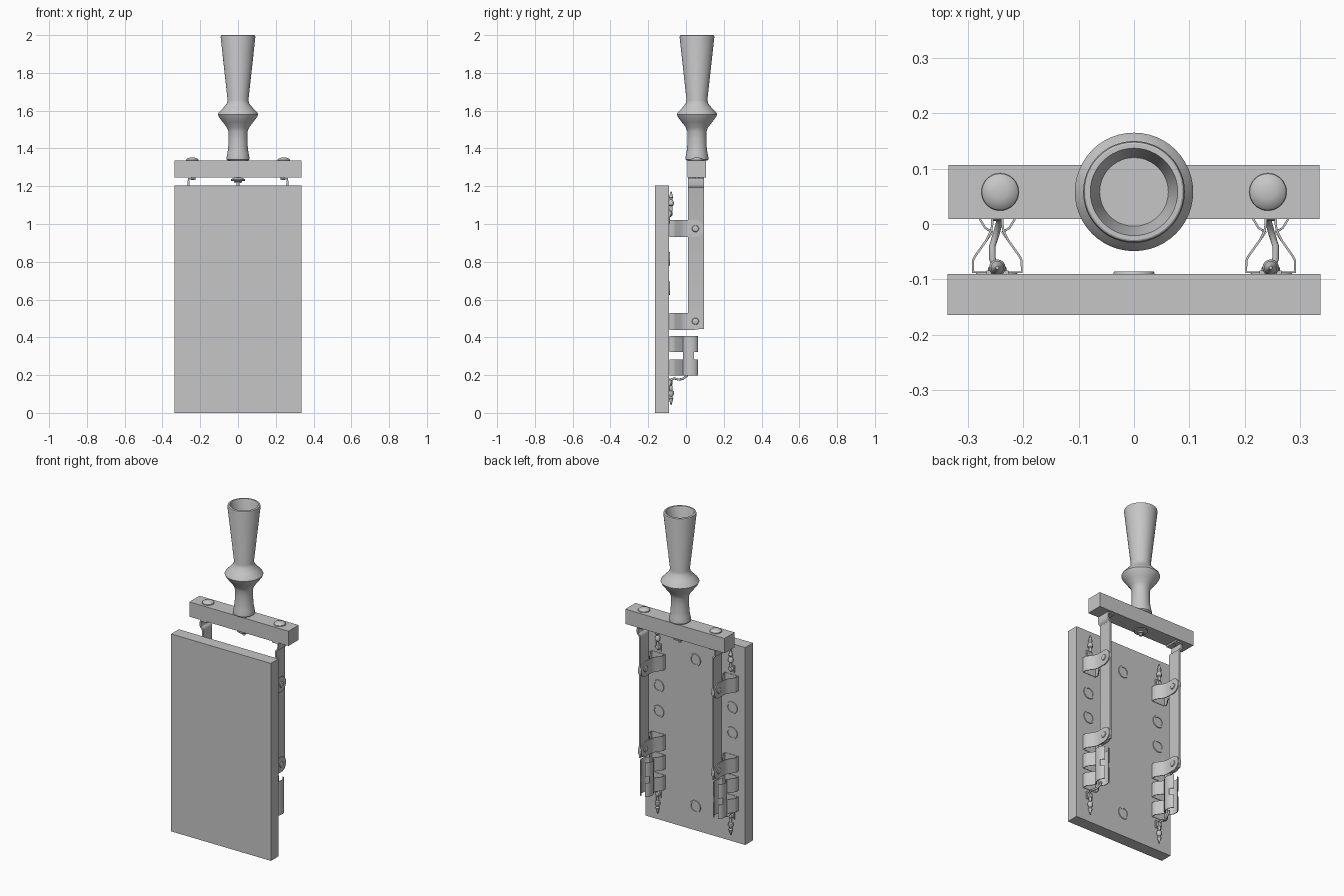
import bpy, bmesh, math
from mathutils import Matrix, Vector

if "Cube" in bpy.data.objects:
    bpy.data.objects.remove(bpy.data.objects["Cube"])

grey = bpy.data.materials.new("plain_grey")
grey.diffuse_color = (0.565, 0.565, 0.565, 1)
grey.use_nodes = True
grey.node_tree.nodes["Principled BSDF"].inputs["Base Color"].default_value = grey.diffuse_color


def finish(name, bm, smooth=True, thick=0):
    bmesh.ops.recalc_face_normals(bm, faces=bm.faces)
    me = bpy.data.meshes.new(name)
    bm.to_mesh(me)
    bm.free()
    me.materials.append(grey)
    ob = bpy.data.objects.new(name, me)
    bpy.context.collection.objects.link(ob)
    bpy.ops.object.select_all(action='DESELECT')
    ob.select_set(True)
    bpy.context.view_layer.objects.active = ob
    if thick:
        m = ob.modifiers.new("thickness", 'SOLIDIFY')
        m.thickness, m.offset = thick, 0
        bpy.ops.object.modifier_apply(modifier=m.name)
    if smooth:
        bpy.ops.object.shade_smooth_by_angle(angle=math.radians(32))
    return ob


def box(name, lo, hi):
    bm = bmesh.new()
    lo, hi = Vector(lo), Vector(hi)
    bmesh.ops.create_cube(bm, size=1, matrix=Matrix.Translation((lo + hi) / 2)
                          @ Matrix.Diagonal((*(hi - lo), 1)))
    return finish(name, bm, False)


def lathe(name, profile, loc, axis=(0, 0, 1), n=32):
    """Spin (radius, height) points around an axis through loc."""
    bm = bmesh.new()
    vs = [bm.verts.new((r, 0, h)) for r, h in profile]
    es = [bm.edges.new(p) for p in zip(vs, vs[1:])]
    bmesh.ops.spin(bm, geom=vs + es, cent=(0, 0, 0), axis=(0, 0, 1),
                   angle=math.tau, steps=n)
    bmesh.ops.remove_doubles(bm, verts=bm.verts, dist=1e-5)
    rot = Vector((0, 0, 1)).rotation_difference(Vector(axis)).to_matrix().to_4x4()
    bm.transform(Matrix.Translation(loc) @ rot)
    return finish(name, bm)


def ribbon(name, pts, sweep, thick):
    """Bent sheet: 3D polyline swept along a vector, then thickened."""
    bm = bmesh.new()
    sweep = Vector(sweep)
    a = [bm.verts.new(p) for p in pts]
    b = [bm.verts.new(Vector(p) + sweep) for p in pts]
    for i in range(len(pts) - 1):
        bm.faces.new((a[i], a[i + 1], b[i + 1], b[i]))
    return finish(name, bm, True, thick)


def wire(name, pts, r):
    cu = bpy.data.curves.new(name, 'CURVE')
    cu.dimensions, cu.bevel_depth, cu.bevel_resolution = '3D', r, 2
    cu.use_fill_caps = True
    sp = cu.splines.new('POLY')
    sp.points.add(len(pts) - 1)
    for p, c in zip(sp.points, pts):
        p.co = (*c, 1)
    cu.materials.append(grey)
    bpy.context.collection.objects.link(bpy.data.objects.new(name, cu))


YB = -0.09   # rear face of the board
YC = 0.058   # centre line of handle and crossbar

# board, crossbar and turned handle
box("base_board", (-0.337, -0.164, 0), (0.337, YB, 1.205))
box("crossbar", (-0.335, 0.009, 1.245), (0.335, 0.107, 1.335))
lathe("handle", [(0, 1.335), (0.052, 1.335), (0.061, 1.342), (0.061, 1.352),
                 (0.056, 1.375), (0.052, 1.40), (0.05, 1.45), (0.051, 1.49),
                 (0.058, 1.51), (0.081, 1.54), (0.1, 1.565), (0.107, 1.58),
                 (0.102, 1.59), (0.078, 1.615), (0.06, 1.637), (0.055, 1.655),
                 (0.092, 1.99), (0.09, 1.998), (0.087, 2.0), (0.079, 2.0),
                 (0.076, 1.99), (0.062, 1.93), (0, 1.93)], (0, YC, 0), n=48)

# bolt below the crossbar
lathe("handle_bolt", [(0, 1.205), (0.009, 1.205), (0.009, 1.217), (0.018, 1.217),
                      (0.018, 1.226), (0.038, 1.229), (0.038, 1.236),
                      (0.015, 1.247), (0, 1.247)], (0, YC, 0))

# raised ring inserts on the rear of the board
RING = [(0.038, -0.002), (0.036, 0.004), (0.027, 0.004), (0.0265, 0.0005), (0, 0.0005)]
for x, z in [(0, 1.04), (0, 0.145), (0.248, 0.815), (0.248, 0.66),
             (-0.248, 0.815), (-0.248, 0.66)]:
    lathe("mounting_hole", RING, (x, YB, z), (0, 1, 0))

for s in (-1, 1):
    side = "left" if s < 0 else "right"
    cx = 0.247

    # crossbar rivet and its shank end
    lathe(side + "_crossbar_rivet", [(0.034, 1.334), (0.033, 1.34), (0.026, 1.347),
                                     (0.014, 1.351), (0, 1.352)], (s * 0.242, YC, 0))
    lathe(side + "_rivet_end", [(0, 1.232), (0.01, 1.232), (0.01, 1.246)],
          (s * 0.24, YC, 0), n=16)

    # blade, joggled outwards at the top with a flange under the bar
    prof = [(cx, 0.445), (cx, 1.185), (0.25, 1.193), (0.259, 1.2),
            (0.262, 1.208), (0.262, 1.24), (0.222, 1.24)]
    ribbon(side + "_blade", [(s * x, 0.011, z) for x, z in prof], (0, 0.084, 0), 0.01)

    # hinge clips: sheet bent from the board up to both blade faces
    half = [(0.009, 0.05), (0.009, 0.0), (0.011, -0.012), (0.02, -0.03),
            (0.04, -0.058), (0.044, -0.066), (0.044, -0.087)]
    loop = half + [(-d, y) for d, y in reversed(half)]
    for z in (0.93, 0.44):
        ribbon(side + "_hinge_clip", [(s * (cx + d), y, z) for d, y in loop],
               (0, 0, 0.09), 0.004)
        for f in (-1, 1):
            lathe(side + "_hinge_ear", [(0.045, 0.0), (0.045, 0.011), (0.018, 0.011),
                                        (0.016, 0.016), (0.008, 0.019), (0, 0.019)],
                  (s * cx, 0.05, z + 0.045), (f, 0, 0))

    # contact jaws: two bowed bands joined by a narrow web
    bow = [(0.012, 0.062), (0.023, 0.055), (0.03, 0.043), (0.033, 0.026),
           (0.031, 0.008), (0.022, -0.007), (0.009, -0.015)]
    jaw = bow + half[3:]
    jaw = jaw + [(-d, y) for d, y in reversed(jaw)]
    for z in (0.198, 0.322):
        ribbon(side + "_contact_jaw", [(s * (cx + d), y, z) for d, y in jaw],
               (0, 0, 0.085), 0.004)
    for f in (-1, 1):
        ribbon(side + "_jaw_web", [(s * (cx + f * d), y, 0.283) for d, y in bow[2:]],
               (0, 0, 0.039), 0.004)

    # terminals at both ends: solder tag, screw, crimp and wire tail
    for end, z0, up in (("upper", 1.055, 1), ("lower", 0.16, -1)):
        nm = side + "_" + end + "_"
        box(nm + "tag", (s * cx - 0.02, YB, z0 - 0.022), (s * cx + 0.02, YB + 0.006, z0 + 0.022))
        lathe(nm + "screw", [(0.017, 0), (0.017, 0.01), (0.012, 0.017), (0, 0.019)],
              (s * cx, YB, z0), (0, 1, 0), 16)
        lathe(nm + "crimp", [(0, 0.015), (0.008, 0.015), (0.008, 0.04), (0.014, 0.045),
                             (0.015, 0.06), (0.01, 0.07), (0.007, 0.075), (0.012, 0.085),
                             (0.008, 0.097), (0.003, 0.118), (0, 0.118)],
              (s * cx, YB + 0.011, z0), (0, 0, up), 16)

    # lead from the lower terminal to the jaws
    wire(side + "_lead", [(s * 0.25, -0.08, 0.175), (s * 0.256, -0.062, 0.183),
                          (s * 0.256, -0.04, 0.176), (s * 0.249, -0.018, 0.18),
                          (s * 0.243, 0.004, 0.195), (s * 0.243, 0.01, 0.21)], 0.006)
